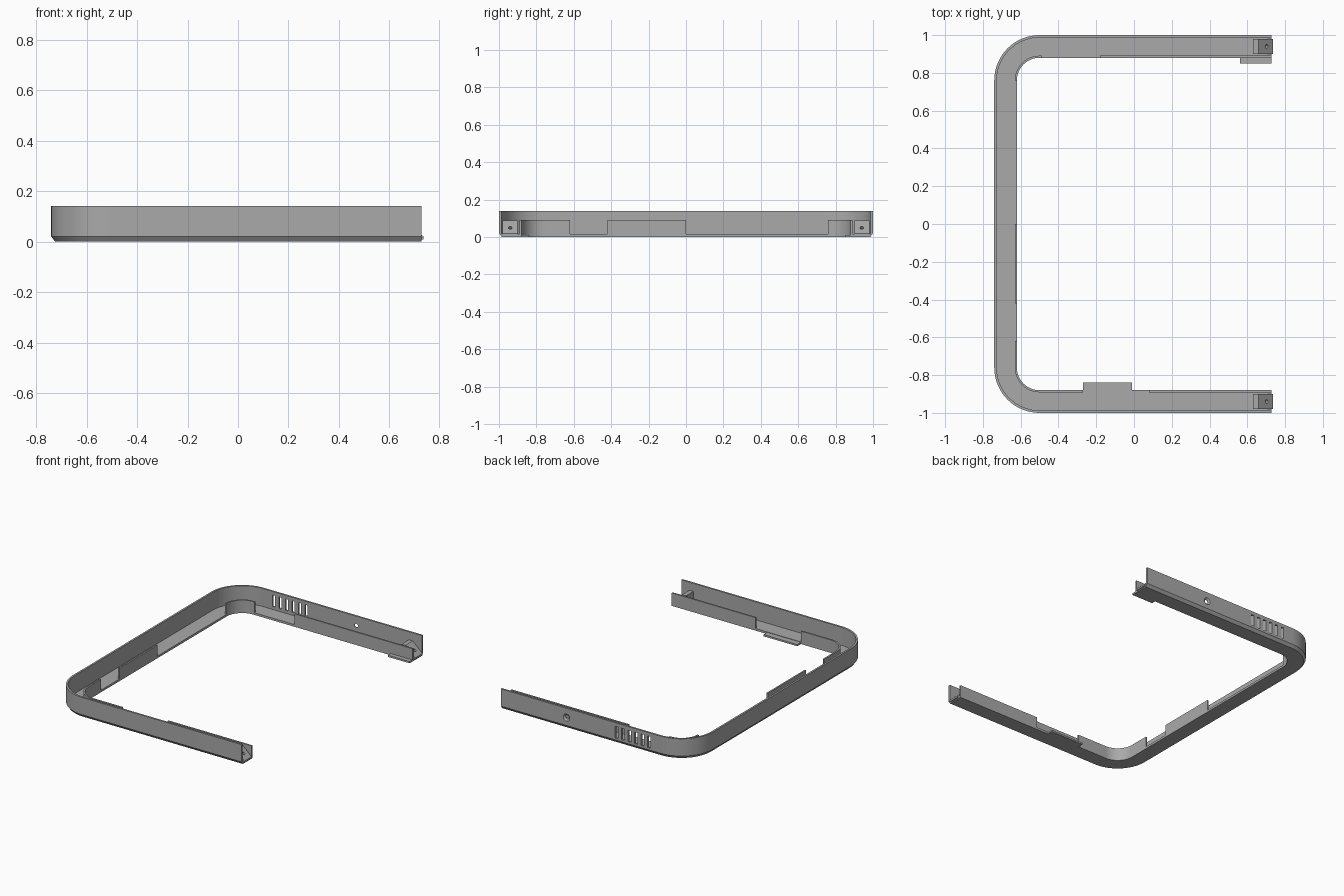
import bpy, bmesh, math
from mathutils import Vector, Matrix

if "Cube" in bpy.data.objects:
    bpy.data.objects.remove(bpy.data.objects["Cube"], do_unlink=True)

grey = bpy.data.materials.new("Plain grey")
grey.use_nodes = True
grey.diffuse_color = (0.4, 0.4, 0.4, 1)
grey.node_tree.nodes["Principled BSDF"].inputs["Base Color"].default_value = (0.4, 0.4, 0.4, 1)

END, LEFT, SIDE, R = 0.727, -0.74, 1.0, 0.24
FLOOR, RIM, INNER = 0.015, 0.14, 0.09


def finish(name, bm, smooth=False):
    bmesh.ops.recalc_face_normals(bm, faces=bm.faces)
    mesh = bpy.data.meshes.new(name)
    bm.to_mesh(mesh)
    bm.free()
    ob = bpy.data.objects.new(name, mesh)
    bpy.context.collection.objects.link(ob)
    mesh.materials.append(grey)
    if smooth:
        activate(ob)
        bpy.ops.object.shade_smooth_by_angle(angle=math.radians(30))
    return ob


def activate(ob):
    bpy.ops.object.select_all(action='DESELECT')
    ob.select_set(True)
    bpy.context.view_layer.objects.active = ob


# Stations along the outer edge: (point, inward direction)
def leg(x, side):
    return Vector((x, side * SIDE, 0)), Vector((0, -side, 0))


def back_bar(y):
    return Vector((LEFT, y, 0)), Vector((1, 0, 0))


def corner(side, steps=16):
    c = Vector((LEFT + R, side * (SIDE - R), 0))
    out = []
    for i in range(steps + 1):
        a = math.pi / 2 * i / steps
        d = Vector((-math.sin(a), side * math.cos(a), 0))
        out.append((c + d * R, -d))
    return out if side < 0 else out[::-1]


# Sweep a closed (inset, height) profile along stations
def sweep(name, stations, profile):
    bm = bmesh.new()
    rings = [[bm.verts.new(p + n * d + Vector((0, 0, z))) for d, z in profile]
             for p, n in stations]
    k = len(profile)
    for a, b in zip(rings, rings[1:]):
        for i in range(k):
            j = (i + 1) % k
            bm.faces.new((a[i], a[j], b[j], b[i]))
    bm.faces.new(rings[0])
    bm.faces.new(rings[-1][::-1])
    return finish(name, bm, True)


def box(name, x0, x1, y0, y1, z0, z1):
    bm = bmesh.new()
    bmesh.ops.create_cube(bm, size=1)
    bmesh.ops.scale(bm, vec=(x1 - x0, y1 - y0, z1 - z0), verts=bm.verts)
    bmesh.ops.translate(bm, vec=((x0 + x1) / 2, (y0 + y1) / 2, (z0 + z1) / 2), verts=bm.verts)
    return finish(name, bm)


def cone(name, loc, direction, r1, r2, depth):
    bm = bmesh.new()
    rot = Vector(direction).to_track_quat('Z', 'Y').to_matrix().to_4x4()
    bmesh.ops.create_cone(bm, cap_ends=True, segments=24, radius1=r1, radius2=r2,
                          depth=depth, matrix=Matrix.Translation(loc) @ rot)
    return finish(name, bm)


def cut(target, cutter):
    cutter.hide_render = True
    mod = target.modifiers.new("Cut", 'BOOLEAN')
    mod.operation, mod.solver, mod.object = 'DIFFERENCE', 'EXACT', cutter
    activate(target)
    bpy.ops.object.modifier_apply(modifier=mod.name)
    bpy.data.objects.remove(cutter, do_unlink=True)


# Floor and tall outer wall with a chamfered bottom edge
frame = sweep("outer_channel",
              [leg(END, -1)] + corner(-1) + corner(1) + [leg(END, 1)],
              [(0, 0.02), (0.015, 0), (0.12, 0), (0.12, FLOOR),
               (0.013, FLOOR), (0.013, RIM), (0, RIM)])

# Vent slots and countersunk screw hole in the rear leg
for i in range(6):
    x = -0.415 + i * 0.05
    cut(frame, box("slot_cutter", x - 0.01, x + 0.01, 0.96, 1.04, 0.035, 0.115))
cut(frame, cone("hole_cutter", (0.22, 1, 0.075), (0, 1, 0), 0.013, 0.013, 0.08))
cut(frame, cone("sink_cutter", (0.22, 0.998, 0.075), (0, 1, 0), 0.013, 0.031, 0.014))

# Low inner wall, in separate runs between the gaps
runs = {
    "front_inner_wall": [leg(END, -1), leg(0.08, -1)],
    "front_corner_inner_wall": [leg(-0.27, -1)] + corner(-1) + [back_bar(-0.62)],
    "middle_inner_wall": [back_bar(-0.42), back_bar(0)],
    "rear_corner_inner_wall": corner(1) + [leg(-0.49, 1)],
    "rear_inner_wall": [leg(-0.18, 1), leg(END, 1)],
}
for name, stations in runs.items():
    sweep(name, stations, [(0.109, 0.005), (0.12, 0.005), (0.12, INNER), (0.109, INNER)])

# Flat tabs along the inner edge
box("front_tab", -0.27, -0.01, -0.89, -0.84, 0, 0.012)
box("rear_tab", 0.56, END, 0.85, 0.89, 0, 0.012)

# Sloped screw blocks closing the leg ends
for side, name in ((-1, "front_end_block"), (1, "rear_end_block")):
    bm = bmesh.new()
    outline = [(0.63, 0.008), (0.735, 0.008), (0.735, 0.02), (0.66, 0.088), (0.63, 0.088)]
    face = bm.faces.new([bm.verts.new((x, side * 0.9, z)) for x, z in outline])
    ext = bmesh.ops.extrude_face_region(bm, geom=[face])["geom"]
    bmesh.ops.translate(bm, vec=(0, side * 0.08, 0),
                        verts=[v for v in ext if isinstance(v, bmesh.types.BMVert)])
    block = finish(name, bm)
    cut(block, cone("screw_cutter", (0.703, side * 0.94, 0.05), (0.068, 0, 0.075),
                    0.01, 0.01, 0.06))
